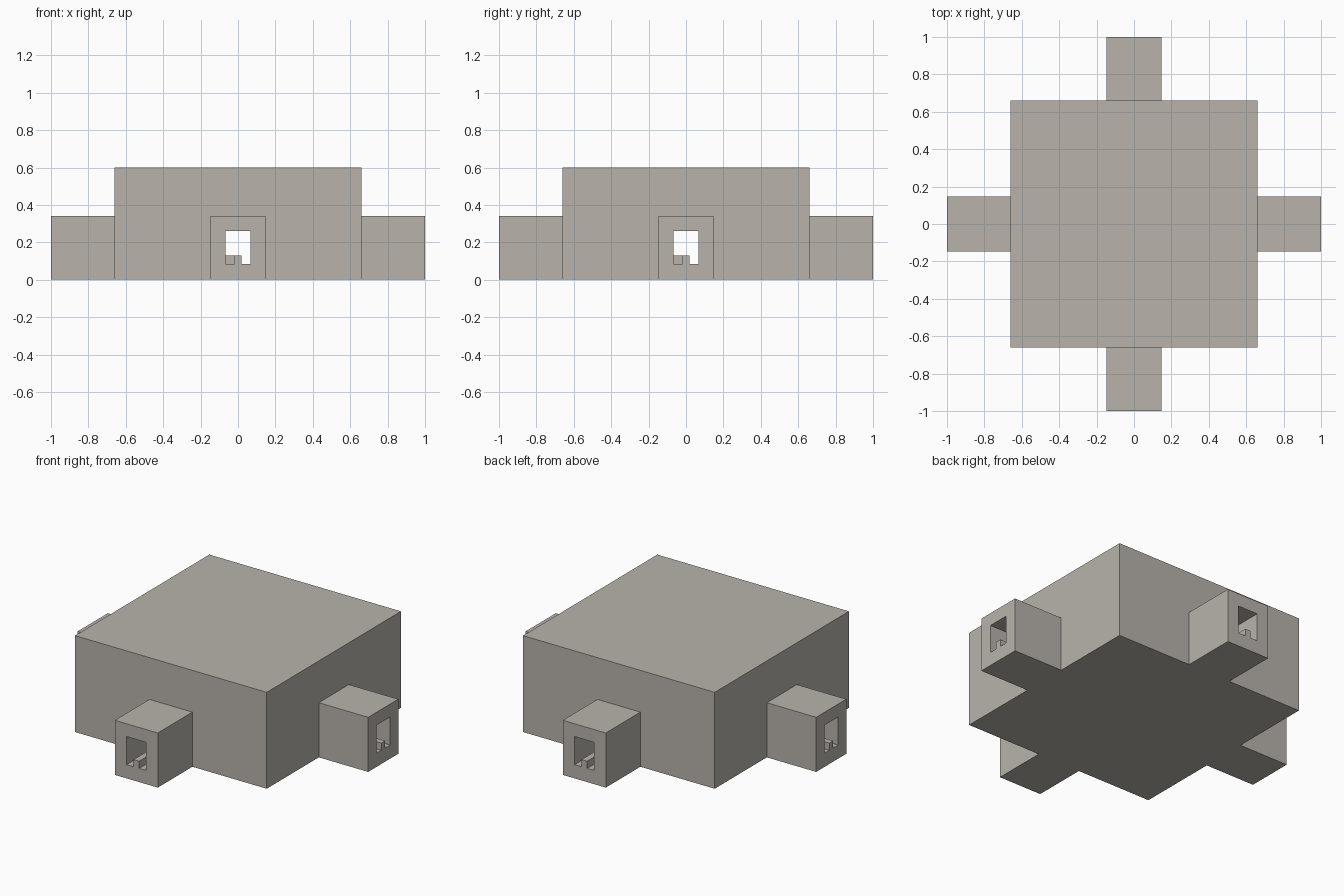
import bpy
import bmesh
from mathutils import Matrix, Vector

old = bpy.data.objects.get("Cube")
if old:
    bpy.data.objects.remove(old, do_unlink=True)

stone = bpy.data.materials.new("warm_grey_stone")
stone.use_nodes = True
COLOUR = (0.48, 0.455, 0.41, 1)
stone.diffuse_color = COLOUR
stone.node_tree.nodes["Principled BSDF"].inputs["Base Color"].default_value = COLOUR

HALL, ARM, HOLE, RIDGE = 0.66, 0.148, 0.068, 0.019   # half widths
HALL_TOP, ARM_TOP = 0.6, 0.34
SILL, STEP, LINTEL = 0.085, 0.13, 0.26               # opening heights


def box(name, low, high):
    low, high = Vector(low), Vector(high)
    bm = bmesh.new()
    place = Matrix.Translation((low + high) / 2) @ Matrix.Diagonal((*(high - low), 1))
    bmesh.ops.create_cube(bm, size=1, matrix=place)
    mesh = bpy.data.meshes.new(name)
    bm.to_mesh(mesh)
    bm.free()
    mesh.materials.append(stone)
    obj = bpy.data.objects.new(name, mesh)
    bpy.context.collection.objects.link(obj)
    return obj


def bar(name, axis, start, end, half, bottom, top):
    """Box running along the x (0) or y (1) axis."""
    low, high = [-half, -half, bottom], [half, half, top]
    low[axis], high[axis] = start, end
    return box(name, low, high)


def combine(target, tool, operation):
    mod = target.modifiers.new(operation.lower(), "BOOLEAN")
    mod.object, mod.operation, mod.solver = tool, operation, "EXACT"
    bpy.context.view_layer.update()
    graph = bpy.context.evaluated_depsgraph_get()
    mesh = bpy.data.meshes.new_from_object(target.evaluated_get(graph))
    target.modifiers.clear()
    target.data = mesh
    bpy.data.objects.remove(tool, do_unlink=True)


# Square hall with an entrance arm on every side
hall = box("hall_with_entrances", (-HALL, -HALL, 0), (HALL, HALL, HALL_TOP))
for axis in (0, 1):
    combine(hall, bar("arms", axis, -1, 1, ARM, 0, ARM_TOP), "UNION")

# Crossing passages
for axis in (0, 1):
    combine(hall, bar("passage", axis, -1.1, 1.1, HOLE, SILL, LINTEL), "DIFFERENCE")

# Raised centre strips on the passage floors
for axis, near, far in ((0, "right", "left"), (1, "front", "back")):
    inner = RIDGE if axis else -RIDGE
    bar(near + "_floor_ridge", axis, -1, inner, RIDGE, SILL, STEP)
    bar(far + "_floor_ridge", axis, HOLE, 1, RIDGE, SILL, STEP)
